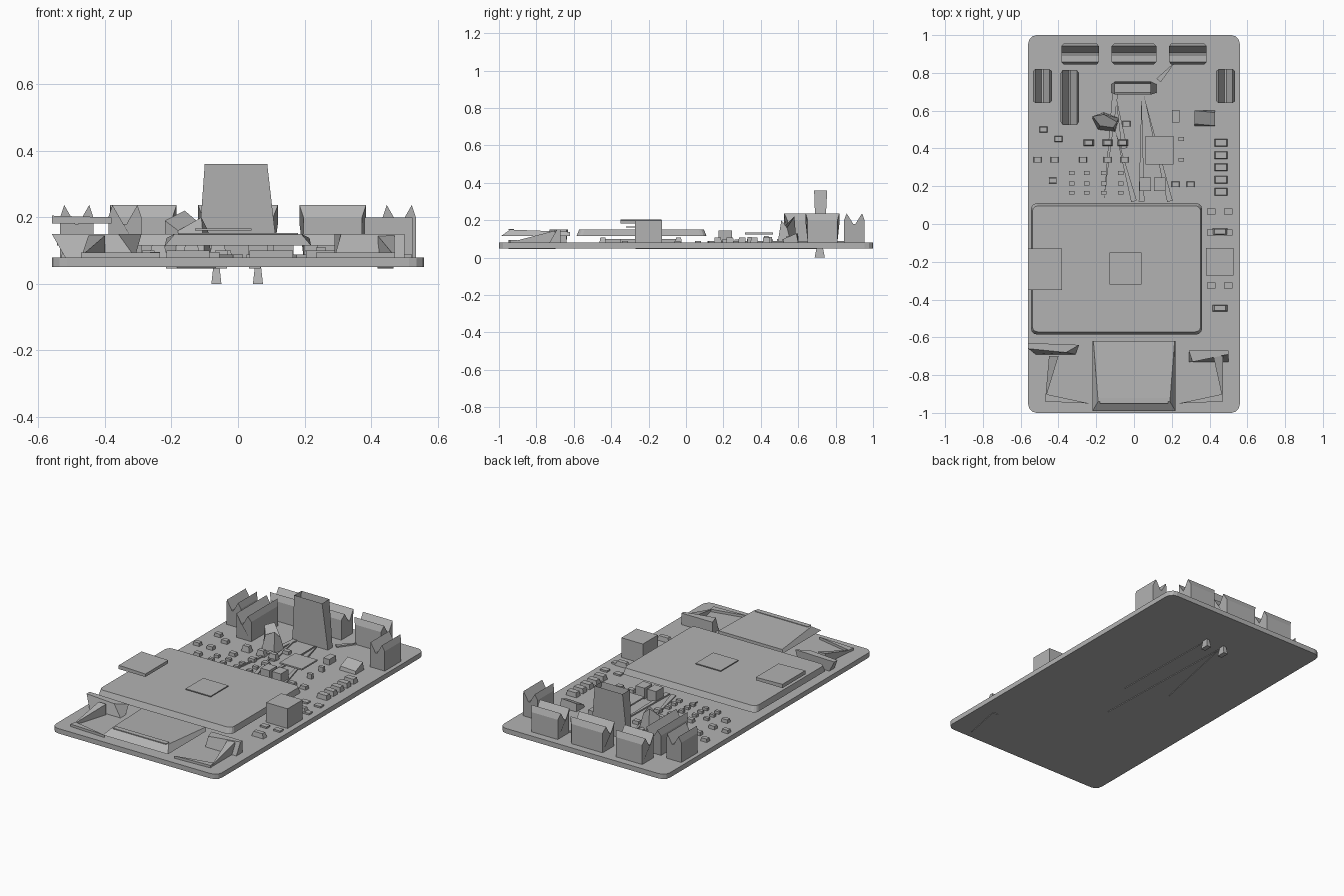
import bpy, bmesh
from mathutils import Vector

cube = bpy.data.objects.get("Cube")
if cube:
    bpy.data.objects.remove(cube)

grey = bpy.data.materials.new("plain grey")
grey.use_nodes = True
COLOUR = (0.45, 0.45, 0.45, 1)
grey.diffuse_color = COLOUR
grey.node_tree.nodes["Principled BSDF"].inputs["Base Color"].default_value = COLOUR
DECK = 0.08  # height of the board's top face


def finish(name, bm):
    bmesh.ops.recalc_face_normals(bm, faces=bm.faces)
    mesh = bpy.data.meshes.new(name)
    bm.to_mesh(mesh)
    bm.free()
    mesh.materials.append(grey)
    obj = bpy.data.objects.new(name, mesh)
    bpy.context.collection.objects.link(obj)
    return obj


def loft(name, low, high, open_top=False):
    """Join two matching loops of points into a solid."""
    bm = bmesh.new()
    a = [bm.verts.new(p) for p in low]
    b = [bm.verts.new(p) for p in high]
    n = len(a)
    bm.faces.new(a)
    if not open_top:
        bm.faces.new(b)
    for i in range(n):
        j = (i + 1) % n
        bm.faces.new((a[i], a[j], b[j], b[i]))
    return finish(name, bm)


def rect(x0, x1, y0, y1, z):
    return [(x0, y0, z), (x1, y0, z), (x1, y1, z), (x0, y1, z)]


def box(name, x, y, w, d, z0, z1, taper=1.0):
    def ring(s, z):
        return rect(x - w * s / 2, x + w * s / 2, y - d * s / 2, y + d * s / 2, z)
    return loft(name, ring(1, z0), ring(taper, z1))


def rounded_box(name, x0, x1, y0, y1, z0, z1, radius):
    """Slab with its upright corners rounded."""
    bm = bmesh.new()
    low = [bm.verts.new(p) for p in rect(x0, x1, y0, y1, z0)]
    face = bm.faces.new(low)
    up = bmesh.ops.extrude_face_region(bm, geom=[face])
    bmesh.ops.translate(bm, vec=(0, 0, z1 - z0),
                        verts=[v for v in up["geom"] if isinstance(v, bmesh.types.BMVert)])
    upright = [e for e in bm.edges if abs(e.verts[0].co.z - e.verts[1].co.z) > 1e-4]
    bmesh.ops.bevel(bm, geom=upright, offset=radius, segments=3, profile=0.5, affect='EDGES')
    return finish(name, bm)


def notched_block(name, x, y, length, width, along_x):
    """Tall block whose top is split by a V notch along its length."""
    w = width / 2
    profile = [(-w, DECK), (w, DECK), (w, 0.2), (0.75 * w, 0.237), (0.1 * w, 0.18),
               (-0.1 * w, 0.18), (-0.75 * w, 0.237), (-w, 0.2)]

    def end(sign):
        points = []
        for across, z in profile:
            s = sign * length / 2 * (1 if abs(across) < 0.9 * w else 0.88)
            points.append((x + s, y + across, z) if along_x else (x + across, y + s, z))
        return points
    return loft(name, end(-1), end(1))


def sliver(name, a, b, width, z0, z1):
    """Long thin triangle, widest at its start."""
    a, b = Vector(a), Vector(b)
    side = (b - a).orthogonal().normalized() * width / 2
    tri = [a + side, a - side, b]
    return loft(name, [(p.x, p.y, z0) for p in tri], [(p.x, p.y, z1) for p in tri])


# Board
rounded_box("board", -0.56, 0.56, -1, 1, 0.05, DECK, 0.045)

# Large shield plate floating above the board, thinner at its rim
shield = rounded_box("shield_plate", -0.545, 0.36, -0.585, 0.11, 0.115, 0.15, 0.03)
for v in shield.data.vertices:
    if v.co.z > 0.14:
        v.co.x = -0.09 + (v.co.x + 0.09) * 0.985
        v.co.y = -0.235 + (v.co.y + 0.235) * 0.96
box("shield_centre_pad", -0.045, -0.235, 0.17, 0.17, 0.16, 0.166)
loft("side_socket_plate", rect(-0.56, -0.38, -0.35, -0.13, 0.182),
     [(-0.56, -0.35, 0.205), (-0.38, -0.35, 0.2), (-0.38, -0.13, 0.2), (-0.56, -0.13, 0.205)])
for i, x in enumerate((-0.4, -0.15, 0.1, 0.27)):
    box(f"chip_under_shield_{i}", x, -0.4 + 0.1 * i, 0.13, 0.1, DECK, 0.1)

# Square box at the side
box("side_box", 0.453, -0.2, 0.145, 0.145, DECK, 0.2)

# Front connector: tapered slab with a chamfered lip
loft("front_connector", rect(-0.22, 0.22, -0.99, -0.62, 0.115),
     [(-0.19, -0.94, 0.15), (0.19, -0.94, 0.15), (0.215, -0.62, 0.138), (-0.215, -0.62, 0.138)])
box("connector_ridge", 0, -0.935, 0.36, 0.03, 0.148, 0.153)

# Corner brackets beside the connector
loft("left_bracket", rect(0.29, 0.5, -0.73, -0.67, DECK),
     [(0.31, -0.73, 0.15), (0.5, -0.69, 0.15), (0.5, -0.67, 0.15), (0.29, -0.67, 0.15)])
loft("right_bracket", rect(-0.52, -0.31, -0.69, -0.64, DECK),
     [(-0.56, -0.66, 0.15), (-0.36, -0.68, 0.15), (-0.29, -0.64, 0.15), (-0.56, -0.63, 0.15)])
for side, x in (("left", 0.47), ("right", -0.47)):
    inner = x - 0.05 if x > 0 else x + 0.02
    loft(side + "_bracket_fin",
         [(inner, -0.7, DECK), (inner + 0.05, -0.7, DECK), (x, -0.93, DECK)],
         [(inner, -0.7, 0.145), (inner + 0.05, -0.7, 0.145), (x, -0.93, 0.085)])
    sliver(side + "_bracket_foot", (x, -0.92), (x * 0.5, -0.95), 0.04, DECK, 0.095)

# Row of notched blocks along the back, and along both sides
for i, x in enumerate((-0.285, 0, 0.285)):
    notched_block(f"back_block_{i}", x, 0.9, 0.2 if x else 0.24, 0.11, True)
for name, x, y, length in (("right_outer", -0.485, 0.73, 0.18),
                           ("right_inner", -0.34, 0.67, 0.29),
                           ("left_outer", 0.485, 0.73, 0.18)):
    notched_block(name + "_block", x, y, length, 0.1, False)
loft("small_block",
     [(-0.22, 0.56, DECK), (-0.19, 0.5, DECK), (-0.1, 0.49, DECK), (-0.08, 0.56, DECK), (-0.16, 0.59, DECK)],
     [(-0.22, 0.57, 0.19), (-0.18, 0.52, 0.16), (-0.11, 0.51, 0.2), (-0.09, 0.54, 0.16), (-0.16, 0.58, 0.22)])

# Tall can, open at the top, with two legs through the board
loft("tall_can", rect(-0.12, 0.12, 0.695, 0.74, DECK), rect(-0.1, 0.088, 0.685, 0.755, 0.36), True)
for side, x in (("left", 0.06), ("right", -0.065)):
    box(side + "_leg", x, 0.715, 0.03, 0.055, 0, 0.055, 0.6)

# Thin traces running from the can
for i, (a, b) in enumerate((((-0.1, 0.69), (-0.16, 0.12)), ((-0.05, 0.4), (-0.1, 0.7)),
                            ((0.0, 0.12), (-0.1, 0.5)), ((0.19, 0.12), (0.05, 0.69)),
                            ((0.04, 0.12), (0.04, 0.69)), ((0.13, 0.76), (0.22, 0.86)))):
    sliver(f"trace_{i}", a, b, 0.03, DECK, 0.088)
for i, (a, b) in enumerate((((-0.05, -0.27), (-0.06, 0.68)), ((0.05, 0.0), (0.06, 0.68)),
                            ((-0.2, 0.1), (-0.06, 0.7)), ((0.45, -0.7), (0.42, -0.95)))):
    sliver(f"underside_trace_{i}", a, b, 0.035, 0.046, 0.05)

# Raised chips near the middle
box("floating_chip", 0.135, 0.39, 0.15, 0.15, 0.125, 0.134)
for i, x in enumerate((0.06, 0.137)):
    box(f"cube_chip_{i}", x, 0.21, 0.06, 0.072, DECK, 0.146)
loft("slanted_chip", rect(0.32, 0.43, 0.52, 0.6, DECK),
     [(0.32, 0.53, 0.1), (0.43, 0.52, 0.1), (0.43, 0.59, 0.13), (0.32, 0.6, 0.13)])
box("narrow_chip", 0.22, 0.57, 0.04, 0.065, DECK, 0.115)

# Column of resistors down the left edge
for i in range(5):
    box(f"edge_resistor_{i}", 0.46, 0.43 - 0.065 * i, 0.07, 0.04, DECK, 0.108, 0.85)
for i, y in enumerate((-0.04, -0.445)):
    box(f"low_resistor_{i}", 0.455, y, 0.08, 0.035, DECK, 0.108, 0.75)
for y in (0.065, -0.045, -0.325):
    for x in (0.41, 0.5):
        box("edge_pad", x, y, 0.045, 0.032, DECK, 0.09)

# Scattered small parts
small = [(-0.48, 0.5), (-0.51, 0.34), (-0.42, 0.34), (-0.43, 0.23), (-0.4, 0.45), (-0.27, 0.34),
         (-0.14, 0.34), (-0.05, 0.34), (-0.04, 0.53), (0.22, 0.21), (0.3, 0.21)]
for i, (x, y) in enumerate(small):
    box(f"small_part_{i}", x, y, 0.042, 0.03, DECK, 0.1, 0.9)
for i, x in enumerate((-0.24, -0.14, -0.06)):
    box(f"wide_part_{i}", x, 0.43, 0.055, 0.035, DECK, 0.115, 0.7)
for x in (-0.33, -0.25, -0.16, -0.07):
    for y in (0.27, 0.215, 0.165):
        box("tiny_part", x, y, 0.03, 0.02, DECK, 0.096)
for y in (0.45, 0.34):
    box("tiny_part", 0.25, y, 0.03, 0.02, DECK, 0.11)
